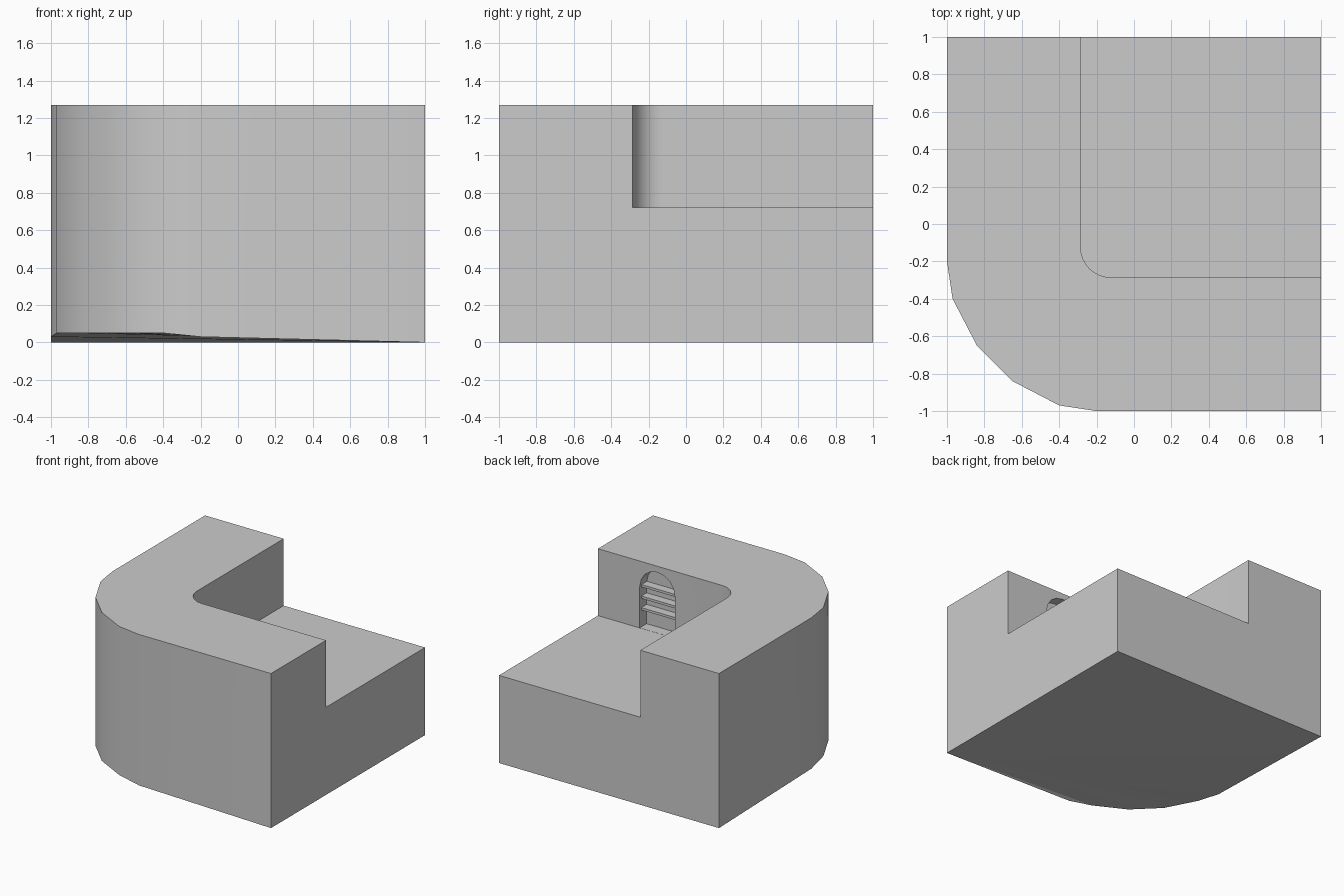
import bpy, bmesh
from math import sin, cos, pi, radians

if "Cube" in bpy.data.objects:
    bpy.data.objects.remove(bpy.data.objects["Cube"])

H, FLOOR, IN = 1.27, 0.72, -0.285


def mesh_object(name, bm):
    bmesh.ops.recalc_face_normals(bm, faces=bm.faces)
    me = bpy.data.meshes.new(name)
    bm.to_mesh(me)
    bm.free()
    ob = bpy.data.objects.new(name, me)
    bpy.context.collection.objects.link(ob)
    return ob


def prism(name, low, high):
    bm = bmesh.new()
    a = [bm.verts.new(p) for p in low]
    b = [bm.verts.new(p) for p in high]
    n = len(a)
    bm.faces.new(a)
    bm.faces.new(b)
    for i in range(n):
        j = (i + 1) % n
        bm.faces.new((a[i], a[j], b[j], b[i]))
    return mesh_object(name, bm)


def cut(target, cutter):
    m = target.modifiers.new("cut", 'BOOLEAN')
    m.operation, m.solver, m.object = 'DIFFERENCE', 'EXACT', cutter
    bpy.context.view_layer.objects.active = target
    bpy.ops.object.modifier_apply(modifier=m.name)
    bpy.data.objects.remove(cutter)


# corner block: faceted outer curve, underside lifting slightly at that curve
outline = [(1, -1, 0), (1, 1, 0), (-1, 1, 0), (-1, -0.2, 0.03),
           (-0.97, -0.4, 0.05), (-0.84, -0.65, 0.05), (-0.65, -0.84, 0.05),
           (-0.4, -0.97, 0.05), (-0.2, -1, 0.03)]
bm = bmesh.new()
low = [bm.verts.new(p) for p in outline]
top = [bm.verts.new((x, y, H)) for x, y, z in outline]
bm.faces.new(top)
bm.faces.new(low[:3])
for i in range(2, 8):
    bm.faces.new((low[0], low[i], low[i + 1]))
for i in range(9):
    j = (i + 1) % 9
    bm.faces.new((low[i], low[j], top[j], top[i]))
block = mesh_object("corner_wall_block", bm)

# raised-floor pocket with a rounded inner corner
r = 0.16
pocket = [(1.3, IN), (1.3, 1.3), (IN, 1.3)]
pocket += [(IN + r - r * cos(pi / 2 * k / 8), IN + r - r * sin(pi / 2 * k / 8))
           for k in range(9)]
cut(block, prism("pocket_cutter", [(x, y, FLOOR) for x, y in pocket],
                 [(x, y, 1.6) for x, y in pocket]))

# arched alcove in the wall facing the back
cx, half, spring, depth = 0.46, 0.16, 1.06, 0.09
arch = [(cx - half, FLOOR + 0.001), (cx + half, FLOOR + 0.001)]
arch += [(cx + half * cos(pi * k / 8), spring + half * sin(pi * k / 8))
         for k in range(9)]
cut(block, prism("alcove_cutter", [(x, IN - depth, z) for x, z in arch],
                 [(x, IN + 0.1, z) for x, z in arch]))

block.select_set(True)
bpy.context.view_layer.objects.active = block
bpy.ops.object.shade_smooth_by_angle(angle=radians(30))
block.select_set(False)

# alcove shelves
for i, z in enumerate((0.87, 0.965, 1.06)):
    ring = [(cx - half, IN - depth), (cx + half, IN - depth),
            (cx + half, IN - 0.02), (cx - half, IN - 0.02)]
    prism(f"alcove_shelf_{i + 1}", [(x, y, z - 0.01) for x, y in ring],
          [(x, y, z + 0.01) for x, y in ring])
